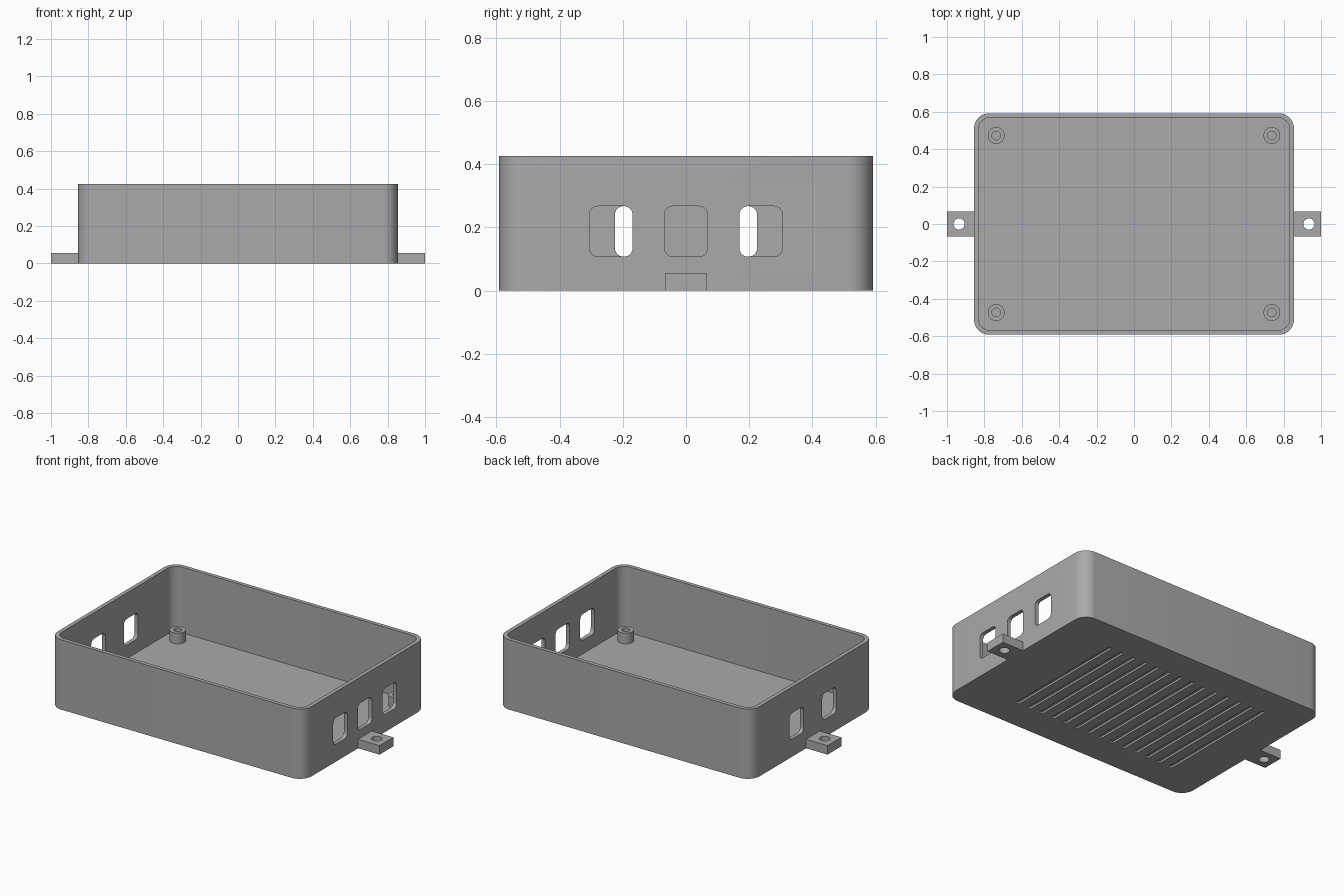
import bpy, bmesh
from math import cos, sin, pi, radians
from mathutils import Matrix, Vector

cube = bpy.data.objects.get("Cube")
if cube:
    bpy.data.objects.remove(cube, do_unlink=True)

HALF_X, HALF_Y, HEIGHT = 0.855, 0.592, 0.425
WALL, FLOOR = 0.024, 0.025

grey = bpy.data.materials.new("grey plastic")
grey.use_nodes = True
colour = (0.4, 0.4, 0.4, 1)
grey.diffuse_color = colour
grey.node_tree.nodes["Principled BSDF"].inputs["Base Color"].default_value = colour


def rounded_rect(hx, hy, r, steps):
    """Outline of a rectangle with rounded corners, anticlockwise."""
    points = []
    for i, (sx, sy) in enumerate([(1, 1), (-1, 1), (-1, -1), (1, -1)]):
        for k in range(steps + 1):
            a = (i + k / steps) * pi / 2
            points.append((sx * (hx - r) + r * cos(a), sy * (hy - r) + r * sin(a)))
    return points


def rect(hx, hy):
    return [(hx, hy), (-hx, hy), (-hx, -hy), (hx, -hy)]


def circle(r, n=32):
    return [(r * cos(2 * pi * i / n), r * sin(2 * pi * i / n)) for i in range(n)]


def prism(name, outline, z0, z1, place=Matrix()):
    """Extrude a flat outline from z0 to z1, then move it into place."""
    bm = bmesh.new()
    base = bm.faces.new([bm.verts.new((x, y, z0)) for x, y in outline])
    top = bmesh.ops.extrude_face_region(bm, geom=[base])["geom"]
    verts = [v for v in top if isinstance(v, bmesh.types.BMVert)]
    bmesh.ops.translate(bm, verts=verts, vec=(0, 0, z1 - z0))
    bmesh.ops.transform(bm, matrix=place, verts=bm.verts)
    bmesh.ops.recalc_face_normals(bm, faces=bm.faces)
    mesh = bpy.data.meshes.new(name)
    bm.to_mesh(mesh)
    bm.free()
    mesh.materials.append(grey)
    obj = bpy.data.objects.new(name, mesh)
    bpy.context.collection.objects.link(obj)
    return obj


def select(obj):
    bpy.ops.object.select_all(action="DESELECT")
    obj.select_set(True)
    bpy.context.view_layer.objects.active = obj


def cut(obj, cutters):
    """Subtract every cutter, then smooth the rounded faces."""
    select(obj)
    for cutter in cutters:
        cutter.hide_render = True
        mod = obj.modifiers.new("cut", "BOOLEAN")
        mod.operation, mod.solver, mod.object = "DIFFERENCE", "EXACT", cutter
        bpy.ops.object.modifier_apply(modifier=mod.name)
        bpy.data.objects.remove(cutter, do_unlink=True)
    bpy.ops.object.shade_smooth_by_angle(angle=radians(30))


# Open tray with rounded corners
tray = prism("tray", rounded_rect(HALF_X, HALF_Y, 0.08, 10), 0, HEIGHT)
cutters = [prism("cavity", rounded_rect(HALF_X - WALL, HALF_Y - WALL, 0.06, 10),
                 FLOOR, HEIGHT + 0.1)]

# Ports: three in the left wall, two in the right wall
sideways = Matrix.Rotation(pi / 2, 4, "Y")
for side, centres in ((1, (-0.237, 0, 0.237)), (-1, (-0.157, 0.157))):
    for y in centres:
        place = Matrix.Translation((side * HALF_X, y, 0.187)) @ sideways
        cutters.append(prism("port_cutter", rounded_rect(0.08, 0.068, 0.027, 6),
                             -0.06, 0.06, place))

# Shallow grooves under the floor
GROOVES = 14
for i in range(GROOVES):
    x = -0.594 + 1.1 * i / (GROOVES - 1)
    cutters.append(prism("groove_cutter", rect(0.0125, 0.4), -0.05, 0.012,
                         Matrix.Translation((x, 0, 0))))
cut(tray, cutters)

# Screw posts inside the corners
for sx, x_name in ((1, "left"), (-1, "right")):
    for sy, y_name in ((-1, "front"), (1, "back")):
        place = Matrix.Translation((sx * 0.737, sy * 0.473, 0))
        post = prism(f"{y_name}_{x_name}_post", circle(0.045), FLOOR - 0.01, 0.09, place)
        cut(post, [prism("post_bore", circle(0.023), FLOOR, 0.2, place)])

    # Mounting lug on each end, with a screw hole
    lug = prism(f"{x_name}_lug", rect(0.08, 0.066), 0, 0.055,
                Matrix.Translation((sx * 0.92, 0, 0)))
    cut(lug, [prism("lug_hole", circle(0.03), -0.1, 0.2,
                    Matrix.Translation((sx * 0.935, 0, 0)))])
